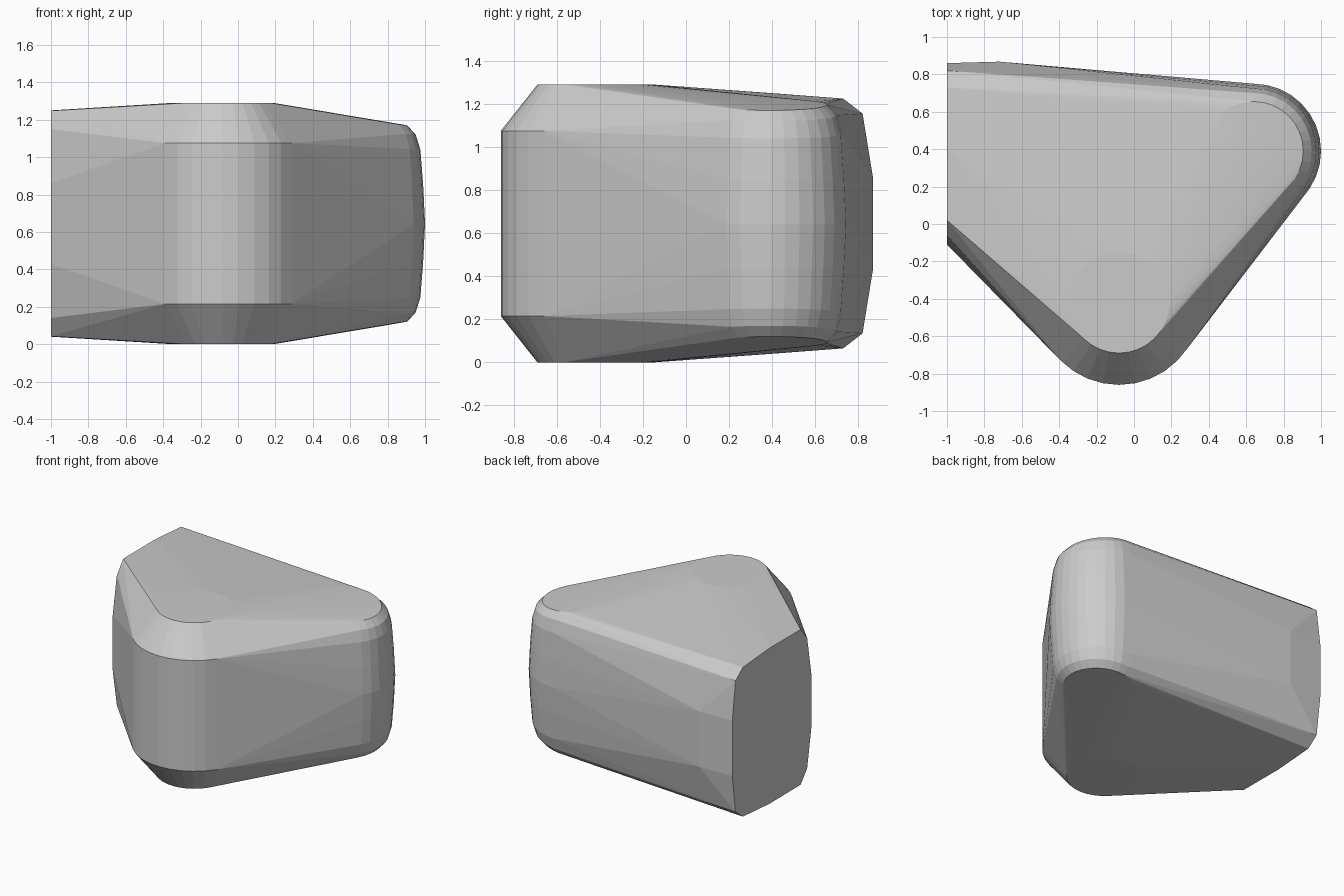
import bpy, bmesh, math

if "Cube" in bpy.data.objects:
    bpy.data.objects.remove(bpy.data.objects["Cube"])

MID = 0.645  # the body is mirrored above and below this height
bm = bmesh.new()


def add(x, y, z):
    """Add a point and its mirror image about the mid height."""
    bm.verts.new((x, y, z))
    if abs(z - MID) > 1e-4:
        bm.verts.new((x, y, 2 * MID - z))


def ring(cx, cy, r, z, tilt=0.0, n=32):
    """Circle of points; tilt raises the side facing -x."""
    for i in range(n):
        a = 2 * math.pi * i / n
        c = math.cos(a)
        add(cx + r * c, cy + r * math.sin(a), z + tilt * r * (1 - c))


# front corner: upright cylinder with a wide chamfer
for r, z in ((0.27, 1.29), (0.44, 1.075)):
    ring(-0.08, -0.42, r, z)

# right corner: bulging barrel with a rounded, tilted rim
for r, z, tilt in ((0.265, 1.17, 0.10), (0.31, 1.12, 0.09), (0.335, 1.04, 0.05),
                   (0.35, 0.85, 0.0), (0.36, MID, 0.0)):
    ring(0.64, 0.39, r, z, tilt)

# flat left end: half outline of the cut face (y, z)
for y, z in ((-0.11, 0.86), (-0.06, 1.15), (0.02, 1.248), (0.40, 1.25),
             (0.73, 1.225), (0.82, 1.155), (0.86, 0.86)):
    add(-1.0, y, z)

# slight swell on the back near the left end
add(-0.72, 0.868, 0.86)

# wrap everything in one skin
bmesh.ops.convex_hull(bm, input=bm.verts[:])
loose = [v for v in bm.verts if not v.link_faces]
bmesh.ops.delete(bm, geom=loose, context='VERTS')
bmesh.ops.dissolve_limit(bm, angle_limit=math.radians(0.5),
                         verts=bm.verts[:], edges=bm.edges[:])
bmesh.ops.recalc_face_normals(bm, faces=bm.faces[:])

mesh = bpy.data.meshes.new("rounded_wedge_body")
bm.to_mesh(mesh)
bm.free()
body = bpy.data.objects.new("rounded_wedge_body", mesh)
bpy.context.collection.objects.link(body)
